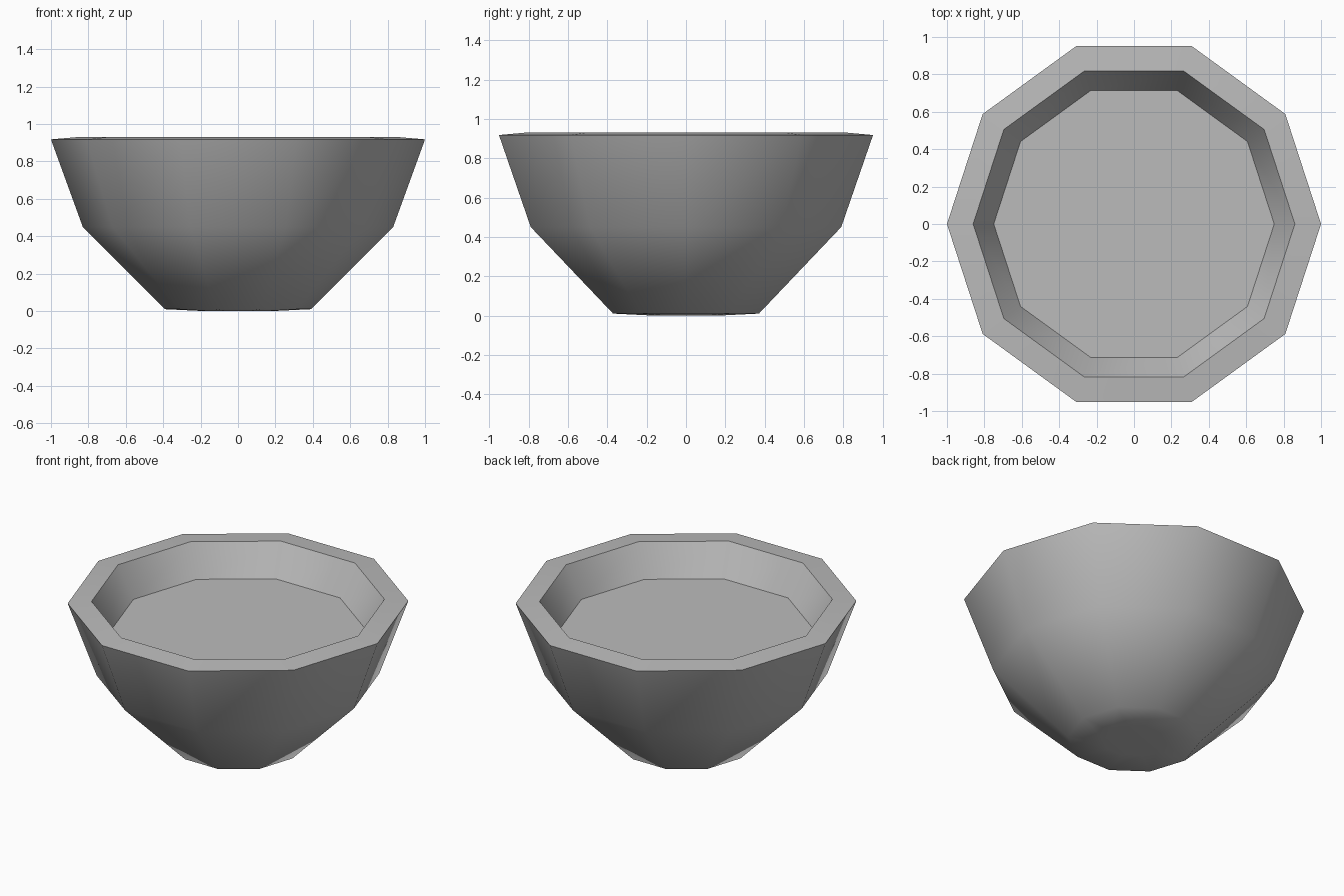
import bpy
import bmesh
import math

SIDES = 10

cube = bpy.data.objects.get("Cube")
if cube:
    bpy.data.objects.remove(cube, do_unlink=True)

# Single flat colour
grey = bpy.data.materials.new("plain grey")
grey.use_nodes = True
colour = (0.5, 0.5, 0.5, 1)
grey.diffuse_color = colour
grey.node_tree.nodes["Principled BSDF"].inputs["Base Color"].default_value = colour

# Radius and height of each ring, from the base up the wall, over the rim and inside
profile = [
    (0.18, 0.0),    # slightly raised base centre
    (0.39, 0.01),   # base edge
    (0.83, 0.45),   # shoulder
    (1.0, 0.918),   # outer rim
    (0.86, 0.93),   # inner rim
    (0.75, 0.735),  # inner floor
]


def add_ring(bm, radius, height):
    angles = [2 * math.pi * i / SIDES for i in range(SIDES)]
    return [bm.verts.new((radius * math.cos(a), radius * math.sin(a), height))
            for a in angles]


# Bowl body
bm = bmesh.new()
rings = [add_ring(bm, r, z) for r, z in profile]
for low, high in zip(rings, rings[1:]):
    for i in range(SIDES):
        j = (i + 1) % SIDES
        bm.faces.new((low[i], low[j], high[j], high[i]))
bm.faces.new(rings[0][::-1])
bm.faces.new(rings[-1])
bmesh.ops.recalc_face_normals(bm, faces=bm.faces)

mesh = bpy.data.meshes.new("bowl")
bm.to_mesh(mesh)
bm.free()
mesh.materials.append(grey)
bowl = bpy.data.objects.new("bowl", mesh)
bpy.context.collection.objects.link(bowl)

# Smooth walls with crisp rim and floor edges
bpy.ops.object.select_all(action='DESELECT')
bowl.select_set(True)
bpy.context.view_layer.objects.active = bowl
bpy.ops.object.shade_smooth_by_angle(angle=math.radians(52))
